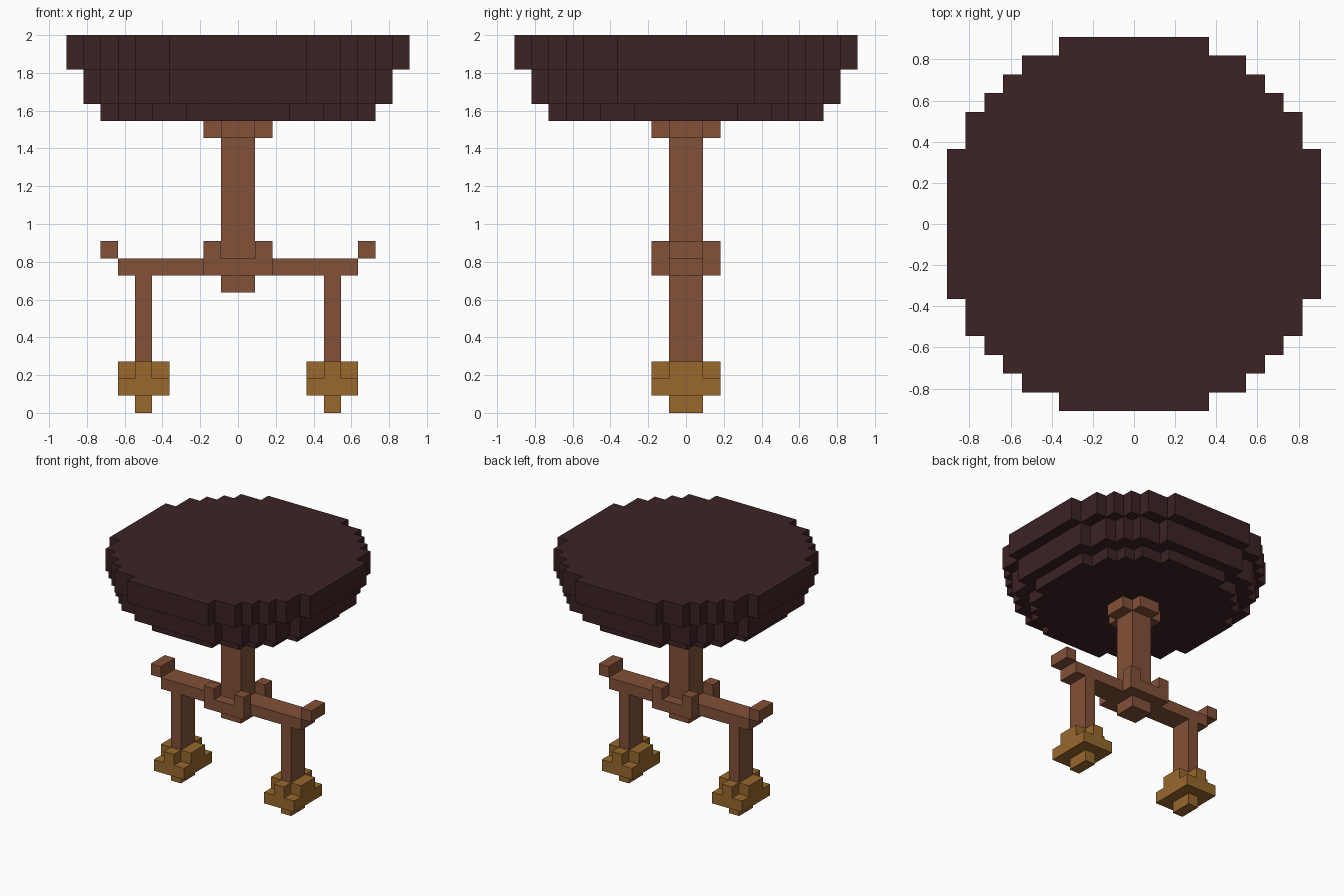
import bpy, bmesh, math

if "Cube" in bpy.data.objects:
    bpy.data.objects.remove(bpy.data.objects["Cube"])

U = 1 / 11  # one block of the grid


def material(name, rgb):
    m = bpy.data.materials.new(name)
    lin = [((c / 255 + 0.055) / 1.055) ** 2.4 for c in rgb]
    m.diffuse_color = (*lin, 1)
    m.use_nodes = True
    m.node_tree.nodes["Principled BSDF"].inputs["Base Color"].default_value = m.diffuse_color
    return m


LEATHER = material("dark leather", (60, 35, 37))
WOOD = material("brown wood", (130, 81, 56))
BRASS = material("aged brass", (151, 104, 44))


def outline(rows):
    """Stepped outline from the half width of each block row, mirrored both ways."""
    quarter = []
    for y, w in enumerate(rows):
        if y == 0 or rows[y - 1] != w:
            if y:
                quarter.append((rows[y - 1], y))
                quarter.append((w, y))
    quarter = [p for p in quarter] + [(rows[-1], len(rows))]
    left = [(-x, y) for x, y in reversed(quarter)]
    top = quarter + left
    return top + [(-x, -y) for x, y in top]


def build(name, mat, tiers):
    """Each tier is (rows, z0, z1, centre x, centre y), in blocks."""
    bm = bmesh.new()
    for rows, z0, z1, cx, cy in tiers:
        pts = outline(rows)
        low = [bm.verts.new(((x + cx) * U, (y + cy) * U, z0 * U)) for x, y in pts]
        face = bm.faces.new(low)
        up = bmesh.ops.extrude_face_region(bm, geom=[face], use_keep_orig=True)["geom"]
        for v in up:
            if isinstance(v, bmesh.types.BMVert):
                v.co.z = z1 * U
    bmesh.ops.recalc_face_normals(bm, faces=bm.faces)
    me = bpy.data.meshes.new(name)
    bm.to_mesh(me)
    bm.free()
    me.materials.append(mat)
    ob = bpy.data.objects.new(name, me)
    bpy.context.collection.objects.link(ob)
    return ob


def disc(r, limit):
    """Half widths of a round block layer."""
    return [max(x + 1 for x in range(r) if (x + .5) ** 2 + (y + .5) ** 2 < limit)
            for y in range(r)]


# Round stepped seat
build("seat", LEATHER, [(disc(10, 105), 20, 22, 0, 0),
                        (disc(9, 87), 18, 20, 0, 0),
                        (disc(8, 68), 17, 18, 0, 0)])

# Central post with cross-shaped collar
build("post", WOOD, [([1], 9, 16, 0, 0)])
build("collar", WOOD, [([2, 1], 16, 17, 0, 0)])

# Hub: slab, lower boss and four corner knobs
build("hub", WOOD, [([2, 2], 8, 9, 0, 0), ([1], 7, 8, 0, 0)])


def block(name, mat, x, y, z, sx, sy, sz):
    bm = bmesh.new()
    bmesh.ops.create_cube(bm, size=1)
    for v in bm.verts:
        v.co = ((x + v.co.x * sx) * U, (y + v.co.y * sy) * U, (z + v.co.z * sz) * U)
    me = bpy.data.meshes.new(name)
    bm.to_mesh(me)
    bm.free()
    me.materials.append(mat)
    bpy.context.collection.objects.link(bpy.data.objects.new(name, me))


for sx in (-1, 1):
    side = "left" if sx < 0 else "right"
    for sy in (-1, 1):
        block(f"hub_knob_{side}_{'front' if sy < 0 else 'back'}", WOOD,
              1.5 * sx, 1.5 * sy, 9.5, 1, 1, 1)
    # Cross arm, raised tip and leg
    block(f"arm_{side}", WOOD, 4.5 * sx, 0, 8.5, 5, 2, 1)
    block(f"arm_tip_{side}", WOOD, 7.5 * sx, 0, 9.5, 1, 2, 1)
    block(f"leg_{side}", WOOD, 5.5 * sx, 0, 5.5, 1, 2, 5)
    # Stepped foot
    build(f"foot_{side}", BRASS, [([1.5, .5], 2, 3, 5.5 * sx, 0),
                                  ([1.5, 1.5], 1, 2, 5.5 * sx, 0),
                                  ([.5], 0, 1, 5.5 * sx, 0)])
